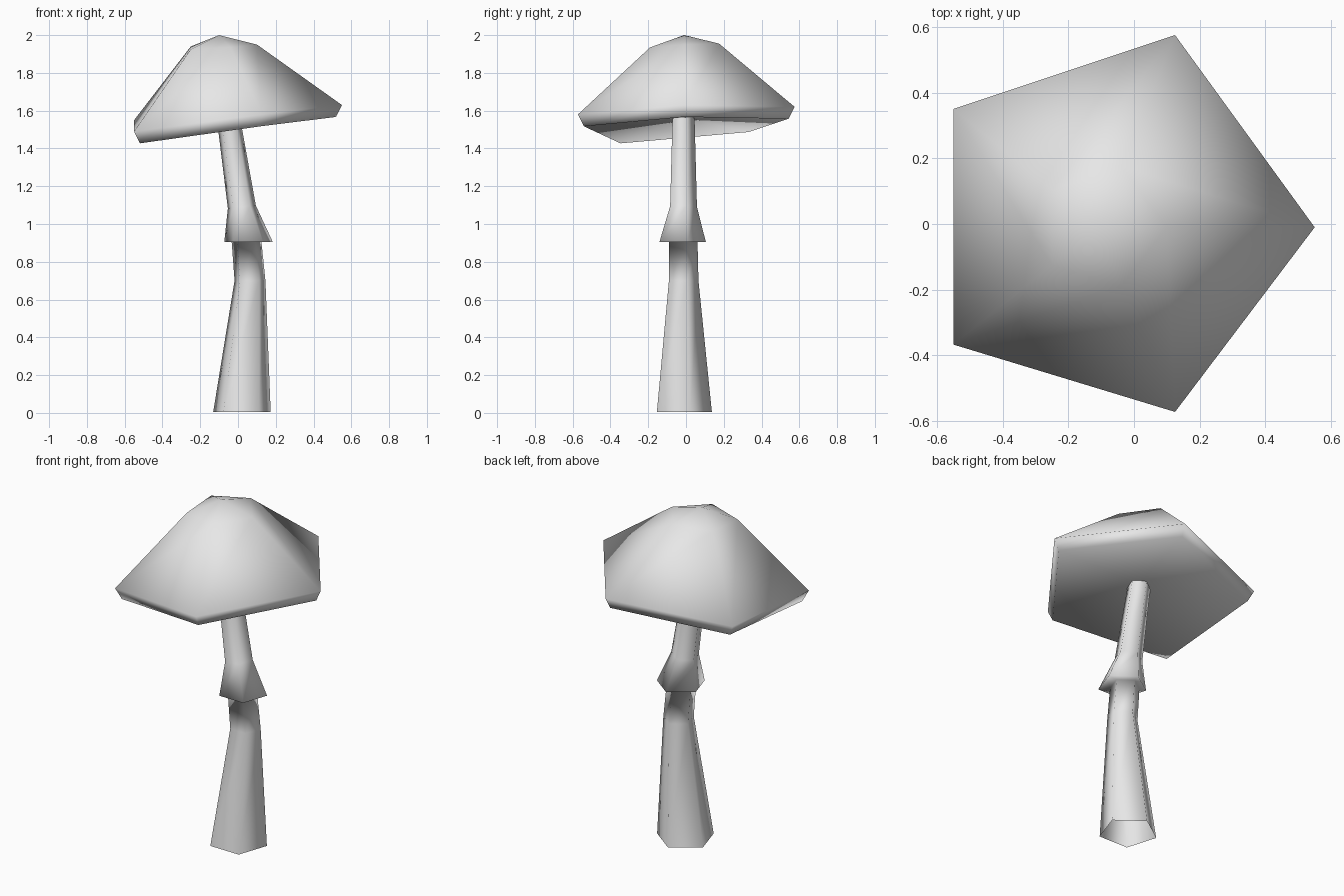
import bpy, bmesh, math

if "Cube" in bpy.data.objects:
    bpy.data.objects.remove(bpy.data.objects["Cube"])

SIDES = 5
grey = bpy.data.materials.new("plain_grey")
grey.diffuse_color = (0.8, 0.8, 0.8, 1)
grey.use_nodes = True
grey.node_tree.nodes["Principled BSDF"].inputs["Base Color"].default_value = grey.diffuse_color


def loft(name, rings, start=None, end=None):
    """Skin five-sided rings in order; optional points close the ends."""
    bm = bmesh.new()
    loops = [[bm.verts.new(p) for p in ring] for ring in rings]
    for a, b in zip(loops, loops[1:]):
        for i in range(SIDES):
            j = (i + 1) % SIDES
            bm.faces.new((a[i], a[j], b[j], b[i]))
    if start:
        c = bm.verts.new(start)
        for i in range(SIDES):
            bm.faces.new((loops[0][(i + 1) % SIDES], loops[0][i], c))
    if end:
        c = bm.verts.new(end)
        for i in range(SIDES):
            bm.faces.new((loops[-1][i], loops[-1][(i + 1) % SIDES], c))
    for f in bm.faces:
        f.smooth = True
    mesh = bpy.data.meshes.new(name)
    bm.to_mesh(mesh)
    bm.free()
    mesh.materials.append(grey)
    ob = bpy.data.objects.new(name, mesh)
    bpy.context.collection.objects.link(ob)
    return ob


def ring(cx, cy, z, r, tilt=0.0, phase=17):
    """Pentagon around a centre; tilt raises it toward +x."""
    pts = []
    for i in range(SIDES):
        a = math.radians(phase + 72 * i)
        x, y = r * math.cos(a), r * math.sin(a)
        pts.append((cx + x, cy + y, z + tilt * x))
    return pts


# Leaning stem with a flared skirt, open at the foot
loft("stem", [
    ring(0.02, -0.023, 0.005, 0.16),
    ring(0.063, -0.02, 0.70, 0.086),
    ring(0.045, -0.022, 0.905, 0.083),
    ring(0.055, -0.03, 0.905, 0.135),
    ring(0.02, -0.02, 1.09, 0.078, 0.1),
    ring(-0.042, -0.019, 1.50, 0.066, 0.1),
    ring(-0.054, -0.019, 1.58, 0.064, 0.1),
])

# Tilted cap: underside, rim, crown
rim = [(0.55, -0.01, 1.63), (0.125, 0.575, 1.62), (-0.55, 0.35, 1.55),
       (-0.55, -0.367, 1.49), (0.125, -0.572, 1.58)]
lip = [(x * 0.945, y * 0.945, z - 0.063) for x, y, z in rim]
crown = [(0.10, -0.01, 1.95), (-0.04, 0.175, 1.955), (-0.25, 0.105, 1.94),
         (-0.25, -0.125, 1.925), (-0.04, -0.19, 1.935)]
loft("cap", [lip, rim, crown], start=(-0.04, -0.01, 1.565), end=(-0.10, -0.01, 2.0))
